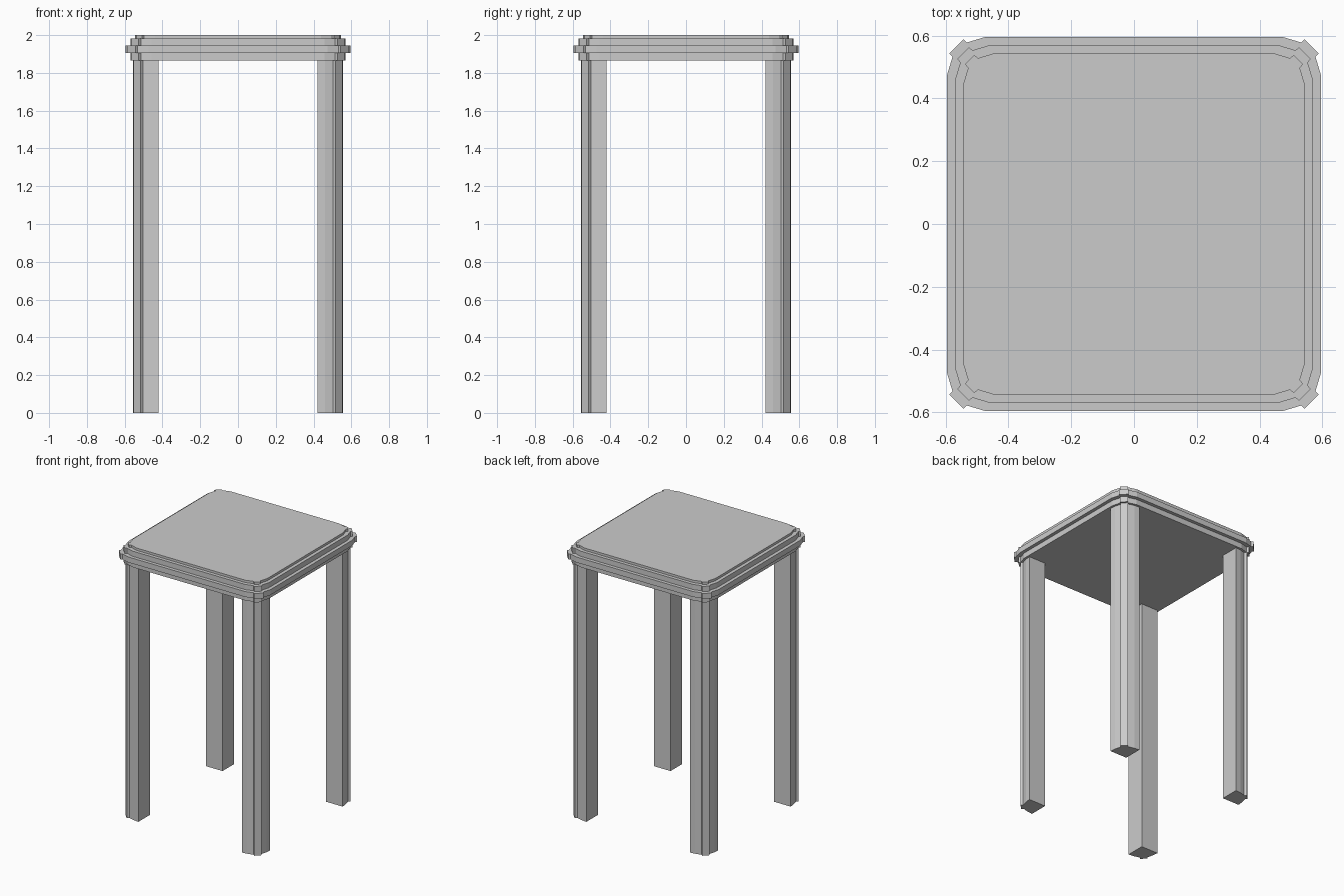
import bpy, bmesh

if "Cube" in bpy.data.objects:
    bpy.data.objects.remove(bpy.data.objects["Cube"])


def prism(name, outline, z0, z1):
    """Extrude a closed xy outline from z0 to z1."""
    bm = bmesh.new()
    base = bm.faces.new([bm.verts.new((x, y, z0)) for x, y in outline])
    ext = bmesh.ops.extrude_face_region(bm, geom=[base], use_keep_orig=True)
    for v in ext["geom"]:
        if isinstance(v, bmesh.types.BMVert):
            v.co.z = z1
    bmesh.ops.recalc_face_normals(bm, faces=bm.faces)
    mesh = bpy.data.meshes.new(name)
    bm.to_mesh(mesh)
    bm.free()
    obj = bpy.data.objects.new(name, mesh)
    bpy.context.collection.objects.link(obj)
    return obj


def symmetric(half):
    """Mirror half a corner profile across the diagonal."""
    return half + [(y, x) for x, y in reversed(half)]


def seat_outline(inset):
    """Square with eased corners, each carrying a small square tab."""
    half = [(0.475, 0.595), (0.532, 0.578), (0.543, 0.588)]
    c = symmetric([(x - inset * 0.7, y - inset) for x, y in half])
    out = list(c)
    out += [(x, -y) for x, y in reversed(c)]
    out += [(-x, -y) for x, y in c]
    out += [(-x, y) for x, y in reversed(c)]
    return out


# stepped seat, bottom to top: name, inset, z range
for name, inset, z0, z1 in [
    ("seat_lower_band", 0.025, 1.865, 1.905),
    ("seat_wide_band", 0.0, 1.905, 1.945),
    ("seat_upper_band", 0.025, 1.945, 1.983),
    ("seat_top", 0.05, 1.983, 2.0),
]:
    prism(name, seat_outline(inset), z0, z1)

# four legs with the same tabbed outer corner
leg = [(0.42, 0.42)] + symmetric(
    [(0.42, 0.556), (0.46, 0.552), (0.504, 0.54), (0.517, 0.552)])
for name, sx, sy in [
    ("front_left_leg", -1, -1), ("front_right_leg", 1, -1),
    ("back_left_leg", -1, 1), ("back_right_leg", 1, 1),
]:
    prism(name, [(x * sx, y * sy) for x, y in leg], 0.0, 1.87)
